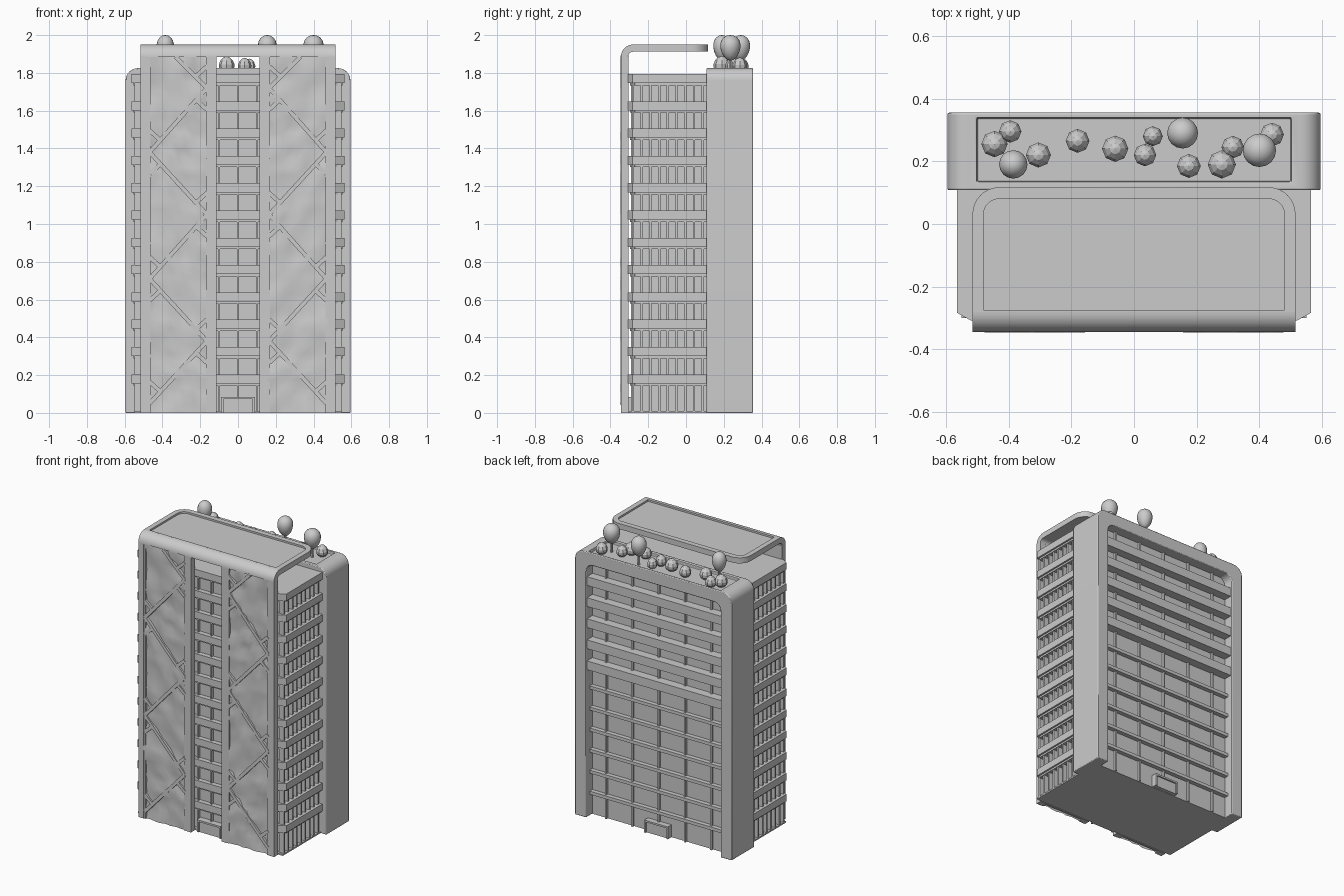
import bpy, bmesh, math, random
from mathutils import Vector

if "Cube" in bpy.data.objects:
    bpy.data.objects.remove(bpy.data.objects["Cube"])
random.seed(4)
STEP = 0.1445  # storey height


def finish(name, bm, smooth=None):
    bmesh.ops.recalc_face_normals(bm, faces=bm.faces)
    me = bpy.data.meshes.new(name)
    bm.to_mesh(me)
    bm.free()
    ob = bpy.data.objects.new(name, me)
    bpy.context.collection.objects.link(ob)
    if smooth:
        bpy.ops.object.select_all(action='DESELECT')
        ob.select_set(True)
        bpy.context.view_layer.objects.active = ob
        bpy.ops.object.shade_smooth_by_angle(angle=math.radians(smooth))
    return ob


def add_box(bm, x0, x1, y0, y1, z0, z1):
    vs = bmesh.ops.create_cube(bm, size=1)['verts']
    for v in vs:
        v.co = Vector(((x0 + x1) / 2 + v.co.x * (x1 - x0),
                       (y0 + y1) / 2 + v.co.y * (y1 - y0),
                       (z0 + z1) / 2 + v.co.z * (z1 - z0)))


def add_prism(bm, pts, axis, a, b):
    """Extrude a 2D outline along an axis from a to b."""
    put = {'x': lambda p, t: (t, p[0], p[1]),
           'y': lambda p, t: (p[0], t, p[1]),
           'z': lambda p, t: (p[0], p[1], t)}[axis]
    lo = [bm.verts.new(put(p, a)) for p in pts]
    hi = [bm.verts.new(put(p, b)) for p in pts]
    bm.faces.new(lo)
    bm.faces.new(hi)
    for i in range(len(pts)):
        j = (i + 1) % len(pts)
        bm.faces.new((lo[i], lo[j], hi[j], hi[i]))


def arc(cx, cy, r, a0, a1, n=8):
    return [(cx + r * math.cos(math.radians(a0 + (a1 - a0) * i / n)),
             cy + r * math.sin(math.radians(a0 + (a1 - a0) * i / n))) for i in range(n + 1)]


def arch(w, h, r):
    """Outline with rounded top corners, standing on 0."""
    return [(w, 0)] + arc(w - r, h - r, r, 0, 90) + arc(r - w, h - r, r, 90, 180) + [(-w, 0)]


def tongue(w, y0, y1, r):
    """Plan outline square at y0, rounded at y1."""
    return [(w, y0)] + arc(w - r, y1 - r, r, 0, 90) + arc(r - w, y1 - r, r, 90, 180) + [(-w, y0)]


def cut(ob, cutter):
    m = ob.modifiers.new('cut', 'BOOLEAN')
    m.object, m.operation, m.solver = cutter, 'DIFFERENCE', 'EXACT'
    cutter.hide_render = True
    cutter.hide_viewport = False
    bpy.context.view_layer.objects.active = ob
    bpy.ops.object.modifier_apply(modifier=m.name)
    bpy.data.objects.remove(cutter)


# Main block with glazed walls
bm = bmesh.new()
add_box(bm, -0.515, 0.515, -0.275, 0.12, 0, 1.76)
finish('core_walls', bm)

# Storey bands with chamfered front corners
bm = bmesh.new()
for i in range(1, 13):
    for inset, z0, z1 in ((0.012, 0, 0.012), (0, 0.012, 0.06)):
        x, y = 0.565 - inset, -0.308 + inset
        add_prism(bm, [(x, 0.115), (x, y + 0.025), (x - 0.045, y), (0.045 - x, y),
                       (-x, y + 0.025), (-x, 0.115)], 'z', i * STEP + z0, i * STEP + z1)
add_box(bm, -0.55, 0.55, -0.30, 0.115, 0, 0.01)
finish('storey_bands', bm)

# Window mullions on sides and front
bm = bmesh.new()
for s in (-1, 1):
    for k in range(9):
        y = -0.28 + k * 0.046
        add_box(bm, s * 0.53 - 0.018, s * 0.53 + 0.018, y - 0.006, y + 0.006, 0, 1.75)
for x in (-0.1, 0, 0.1):
    add_box(bm, x - 0.005, x + 0.005, -0.292, -0.27, 0, 1.75)
finish('window_mullions', bm)

# Rear slab: arched frame with a planter hollow on top
bm = bmesh.new()
outer, inner = arch(0.595, 1.825, 0.065), arch(0.51, 1.74, 0.05)
add_prism(bm, outer + inner[::-1], 'y', 0.108, 0.355)
frame = finish('rear_frame', bm, 30)
bm = bmesh.new()
add_box(bm, -0.5, 0.5, 0.135, 0.338, 1.805, 1.9)
cut(frame, finish('planter_cutter', bm))
bev = frame.modifiers.new('soft_edges', 'BEVEL')
bev.width, bev.segments, bev.limit_method = 0.005, 2, 'ANGLE'
bev.angle_limit = math.radians(50)

bm = bmesh.new()
add_box(bm, -0.52, 0.52, 0.11, 0.285, 0, 1.75)
finish('rear_wall', bm)

# Rear ledges (low floors), balconies (high floors) and mullions
bm = bmesh.new()
for i in range(1, 12):
    z = i * STEP
    if i < 7:
        add_box(bm, -0.512, 0.512, 0.28, 0.315, z, z + 0.022)
    else:
        add_box(bm, -0.512, 0.512, 0.28, 0.345, z, z + 0.06)
for x in (-0.4, -0.2, 0, 0.2, 0.4):
    add_box(bm, x - 0.006, x + 0.006, 0.28, 0.3, 0, 1.74)
finish('rear_ledges', bm)

# Entrances front and back
bm = bmesh.new()
for y0, y1 in ((-0.318, -0.27), (0.28, 0.325)):
    add_box(bm, -0.09, -0.078, y0, y1, 0, 0.085)
    add_box(bm, 0.078, 0.09, y0, y1, 0, 0.085)
    add_box(bm, -0.09, 0.09, y0, y1, 0.073, 0.085)
    add_box(bm, -0.08, 0.08, y0 + 0.01, y1 - 0.01, 0, 0.075)
finish('entrances', bm)

# Front posts
bm = bmesh.new()
for s in (-1, 1):
    for a, b in ((0.475, 0.515), (0.115, 0.157)):
        add_box(bm, min(s * a, s * b), max(s * a, s * b), -0.345, -0.304, 0, 1.887)
finish('front_posts', bm)

# Curved front edge that turns into the canopy
bm = bmesh.new()
add_prism(bm, arc(-0.28, 1.885, 0.065, 180, 90, 10) + arc(-0.28, 1.885, 0.027, 90, 180, 10),
          'x', -0.515, 0.515)
finish('canopy_curve', bm, 30)

# Canopy slab with sunken roof panel
bm = bmesh.new()
add_prism(bm, tongue(0.515, -0.281, 0.117, 0.085), 'z', 1.912, 1.95)
canopy = finish('canopy', bm, 30)
bm = bmesh.new()
add_prism(bm, tongue(0.48, -0.274, 0.08, 0.05), 'z', 1.938, 2.0)
cut(canopy, finish('canopy_cutter', bm))

# Lumpy planted wall panels between the posts
bm = bmesh.new()
NX, NZ, W, H = 8, 42, 0.32, 1.885
bumps = [[random.uniform(-0.011, 0.011) for _ in range(NZ + 1)] for _ in range(NX + 1)]
for s in (-1, 1):
    g = [[bm.verts.new((s * (0.156 + W * i / NX), -0.334 + bumps[i][k], H * k / NZ))
          for k in range(NZ + 1)] for i in range(NX + 1)]
    for i in range(NX):
        for k in range(NZ):
            bm.faces.new((g[i][k], g[i + 1][k], g[i + 1][k + 1], g[i][k + 1]))
    add_box(bm, min(s * 0.156, s * 0.476), max(s * 0.156, s * 0.476), -0.318, -0.304, 0, 1.9)
finish('planted_panels', bm, 60)

# Diagonal lattice over the planted panels
bm = bmesh.new()
IN, OUT = 0.165, 0.468


def strut(p, q, w=0.011):
    d = Vector((q[0] - p[0], q[1] - p[1])).normalized() * w
    n = (-d.y, d.x)
    for s in (-1, 1):
        add_prism(bm, [(s * (p[0] + n[0]), p[1] + n[1]), (s * (q[0] + n[0]), q[1] + n[1]),
                       (s * (q[0] - n[0]), q[1] - n[1]), (s * (p[0] - n[0]), p[1] - n[1])],
                  'y', -0.346, -0.315)


zig = [(0.33, 1.885), (IN, 1.72), (OUT, 1.38), (IN, 1.05), (OUT, 0.71), (IN, 0.38), (OUT, 0.05)]
for p, q in zip(zig, zig[1:]):
    strut(p, q)
for x, z in zig[1:]:  # short crossing stubs and edge rails
    d = 0.06 if x == IN else -0.06
    for e in (-1, 1):
        if z + e * 0.1 > 0:
            strut((x, z + e * 0.115), (x + d, z + e * 0.06))
for s in (-1, 1):
    for x in (0.162, 0.47):
        add_box(bm, s * x - 0.008, s * x + 0.008, -0.343, -0.315, 0, 1.885)
finish('panel_lattice', bm)


# Roof planting: tall trees and low shrubs (x, y, radius)
def blob(name, x, y, r, z0, z1, seg, rings, smooth):
    bm = bmesh.new()
    bmesh.ops.create_uvsphere(bm, u_segments=seg, v_segments=rings, radius=1)
    for v in bm.verts:
        t = 1 - 0.18 * v.co.z * (1 if smooth is None else -1)
        v.co = Vector((x + v.co.x * r * t, y + v.co.y * r * t,
                       (z0 + z1) / 2 + v.co.z * (z1 - z0) / 2))
    finish(name, bm, smooth)


for x, y, r in ((-0.385, 0.19, 0.045), (0.155, 0.29, 0.049), (0.40, 0.235, 0.053)):
    blob('tree_crown', x, y, r, 1.865, 2.0, 16, 10, 60)
    bm = bmesh.new()
    add_prism(bm, arc(x, y, 0.008, 0, 300, 5), 'z', 1.8, 1.89)
    finish('tree_trunk', bm)
for x, y, r in ((-0.445, 0.255, 0.042), (-0.395, 0.295, 0.036), (-0.305, 0.22, 0.04),
                (-0.18, 0.265, 0.038), (-0.06, 0.24, 0.042), (0.06, 0.28, 0.032),
                (0.035, 0.22, 0.036), (0.175, 0.185, 0.038), (0.28, 0.19, 0.045),
                (0.315, 0.245, 0.036), (0.44, 0.285, 0.038)):
    blob('shrub', x, y, r, 1.802, 1.84 + r * 1.1, 8, 6, None)
